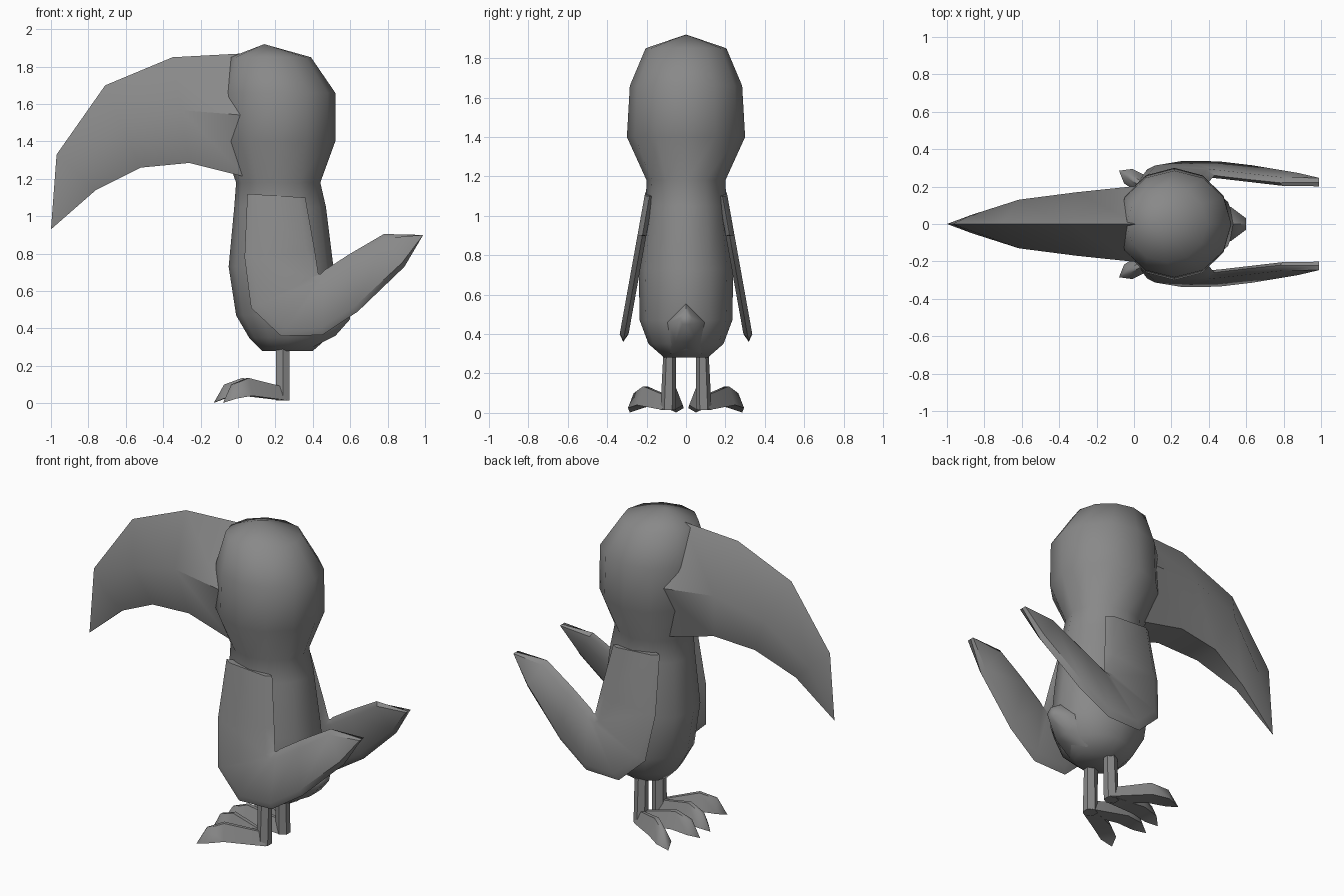
import bpy, bmesh, math
from mathutils import Vector

cube = bpy.data.objects.get("Cube")
if cube:
    bpy.data.objects.remove(cube)

grey = bpy.data.materials.new("plain grey")
grey.use_nodes = True
grey.diffuse_color = (0.25, 0.25, 0.25, 1)
grey.node_tree.nodes["Principled BSDF"].inputs["Base Color"].default_value = grey.diffuse_color


def loft(name, rings, angle=50):
    """Skin a list of equal-length rings and cap both ends."""
    bm = bmesh.new()
    loops = [[bm.verts.new(p) for p in ring] for ring in rings]
    n = len(loops[0])
    for a, b in zip(loops, loops[1:]):
        for i in range(n):
            j = (i + 1) % n
            bm.faces.new((a[i], a[j], b[j], b[i]))
    bm.faces.new(loops[0])
    bm.faces.new(loops[-1])
    bmesh.ops.remove_doubles(bm, verts=bm.verts, dist=0.0005)
    bmesh.ops.recalc_face_normals(bm, faces=bm.faces)
    mesh = bpy.data.meshes.new(name)
    bm.to_mesh(mesh)
    bm.free()
    mesh.materials.append(grey)
    obj = bpy.data.objects.new(name, mesh)
    bpy.context.collection.objects.link(obj)
    bpy.ops.object.select_all(action="DESELECT")
    obj.select_set(True)
    bpy.context.view_layer.objects.active = obj
    bpy.ops.object.shade_smooth_by_angle(angle=math.radians(angle))
    return obj


def oval(x0, x1, half_y, z, sides=12):
    """Horizontal oval ring between x0 and x1."""
    cx, rx = (x0 + x1) / 2, (x1 - x0) / 2
    turns = [math.tau * i / sides for i in range(sides)]
    return [(cx + rx * math.cos(t), half_y * math.sin(t), z) for t in turns]


# Body and head: front x, back x, half width, height
body = [(0.13, 0.40, 0.11, 0.28), (0.06, 0.48, 0.19, 0.35), (-0.01, 0.54, 0.235, 0.47),
        (-0.05, 0.51, 0.24, 0.73), (-0.02, 0.47, 0.205, 1.05), (-0.01, 0.44, 0.20, 1.18),
        (-0.09, 0.52, 0.30, 1.40), (-0.09, 0.52, 0.285, 1.66), (-0.04, 0.39, 0.205, 1.85),
        (0.14, 0.14, 0, 1.92)]
loft("body_and_head", [oval(*r) for r in body], 80)

# Tail: short stub at the lower back
tail = [(0.40, 0.13, 0.30, 0.62), (0.52, 0.09, 0.36, 0.56), (0.60, 0.03, 0.45, 0.51)]
loft("tail", [[(x, 0, top), (x, w, (lo + top) / 2), (x, w * 0.6, lo),
               (x, -w * 0.6, lo), (x, -w, (lo + top) / 2)] for x, w, lo, top in tail], 80)

# Beak: upper edge, lower edge, half width
beak = [((0.02, 1.87), (0.04, 1.21), 0.205), ((-0.35, 1.85), (-0.26, 1.285), 0.17),
        ((-0.71, 1.70), (-0.52, 1.26), 0.13), ((-0.97, 1.33), (-0.76, 1.14), 0.05),
        ((-1.0, 0.93), (-1.0, 0.93), 0)]


def beak_ring(top, low, w):
    top, low = Vector((top[0], 0, top[1])), Vector((low[0], 0, low[1]))
    profile = ((0, 0), (1, 0.5), (0.6, 1), (-0.6, 1), (-1, 0.5))
    return [top.lerp(low, t) + Vector((0, s * w, 0)) for s, t in profile]


loft("beak", [beak_ring(*b) for b in beak], 45)

# Wing: leading edge and trailing edge pairs
wing = [((0.05, 1.12), (0.36, 1.10)), ((0.035, 0.78), (0.41, 0.82)), ((0.07, 0.51), (0.43, 0.69)),
        ((0.23, 0.36), (0.44, 0.69)), ((0.45, 0.365), (0.46, 0.71)), ((0.64, 0.49), (0.60, 0.80)),
        ((0.89, 0.73), (0.78, 0.905)), ((0.99, 0.90), (0.99, 0.90))]


def wing_ring(lead, trail, side):
    ring = []
    for t, depth in ((0, 0.025), (0.12, 0), (0.88, 0), (1, 0.025), (0.88, 0.045), (0.12, 0.045)):
        x = lead[0] + (trail[0] - lead[0]) * t
        z = lead[1] + (trail[1] - lead[1]) * t
        ring.append((x, side * (0.205 + (1.13 - z) * 0.18 - depth), z))
    return ring


# Toes: distance along toe, half width, underside, top
toe = [(0, 0.035, 0.015, 0.085), (0.6, 0.05, 0.04, 0.135), (0.85, 0.045, 0.025, 0.10), (1, 0, 0.002, 0.002)]


def toe_rings(tip, side):
    heel = Vector((0.25, 0.09 * side, 0))
    tip = Vector((tip[0], tip[1] * side, 0))
    across = (tip - heel).normalized().cross(Vector((0, 0, 1)))
    rings = []
    for t, w, low, top in toe:
        c = heel.lerp(tip, t)
        rings.append([c + across * (s * w) + Vector((0, 0, z))
                      for s, z in ((-1, low), (-0.25, top), (0.25, top), (1, low))])
    return rings


for label, side in (("left", -1), ("right", 1)):
    loft(label + "_wing", [wing_ring(a, b, side) for a, b in wing], 40)
    # Leg: slightly tapered post
    leg = []
    for z, r, y in ((0.015, 0.04, 0.09), (0.36, 0.03, 0.082)):
        turns = [math.tau * (i + 0.5) / 6 for i in range(6)]
        leg.append([(0.24 + 0.042 * math.cos(t), side * y + r * math.sin(t), z) for t in turns])
    loft(label + "_leg", leg)
    loft(label + "_outer_toe", toe_rings((-0.08, 0.285), side))
    loft(label + "_inner_toe", toe_rings((-0.13, 0.05), side))
